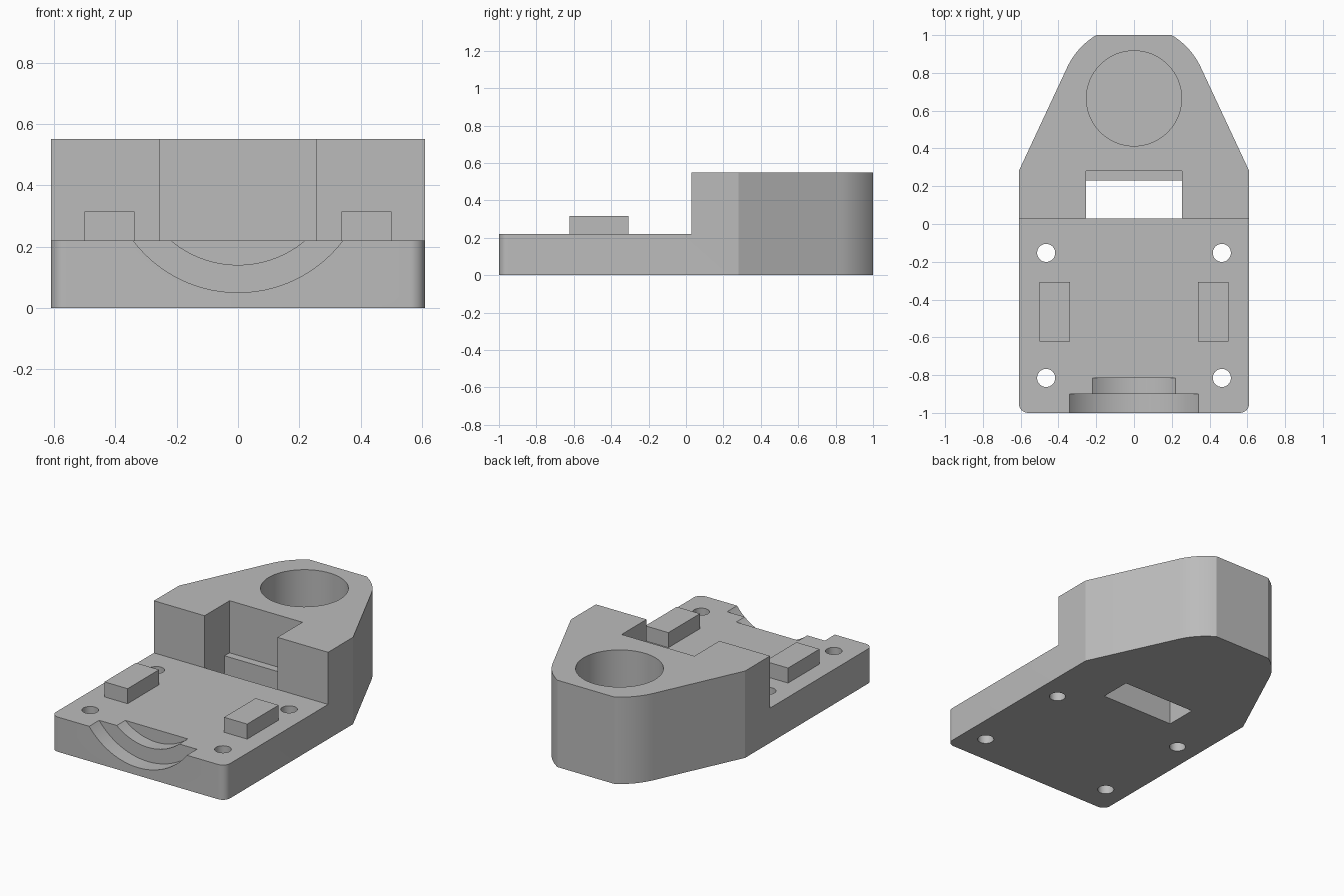
import bpy, bmesh
from math import sin, cos, radians, pi
from mathutils import Matrix, Vector

cube = bpy.data.objects.get("Cube")
if cube:
    bpy.data.objects.remove(cube, do_unlink=True)

TOP, DECK, STEP_Y = 0.55, 0.22, 0.03
BORE_Y = 0.665

grey = bpy.data.materials.new("plain grey")
grey.use_nodes = True
GREY = (0.5, 0.5, 0.5, 1)
grey.diffuse_color = GREY
grey.node_tree.nodes["Principled BSDF"].inputs["Base Color"].default_value = GREY


def to_object(name, bm):
    bmesh.ops.recalc_face_normals(bm, faces=bm.faces)
    mesh = bpy.data.meshes.new(name)
    bm.to_mesh(mesh)
    bm.free()
    mesh.materials.append(grey)
    ob = bpy.data.objects.new(name, mesh)
    bpy.context.collection.objects.link(ob)
    return ob


def box(name, x, y, z):
    bm = bmesh.new()
    size = [b - a for a, b in (x, y, z)]
    mid = [(a + b) / 2 for a, b in (x, y, z)]
    bmesh.ops.create_cube(bm, size=1, matrix=Matrix.Translation(mid) @ Matrix.Diagonal((*size, 1)))
    return to_object(name, bm)


def cylinder(name, centre, radius, depth, axis="Z", sides=64):
    bm = bmesh.new()
    turn = Matrix.Rotation(pi / 2, 4, "X") if axis == "Y" else Matrix()
    bmesh.ops.create_cone(bm, cap_ends=True, segments=sides, radius1=radius, radius2=radius,
                          depth=depth, matrix=Matrix.Translation(centre) @ turn)
    return to_object(name, bm)


def arc(cx, cy, r, start, end, steps):
    angles = [radians(start + (end - start) * i / steps) for i in range(steps + 1)]
    return [(cx + r * cos(a), cy + r * sin(a)) for a in angles]


def select(ob):
    bpy.ops.object.select_all(action="DESELECT")
    ob.select_set(True)
    bpy.context.view_layer.objects.active = ob


def cut(ob, cutter):
    mod = ob.modifiers.new("cut", "BOOLEAN")
    mod.operation, mod.solver, mod.object = "DIFFERENCE", "EXACT", cutter
    cutter.hide_render = True
    select(ob)
    bpy.ops.object.modifier_apply(modifier=mod.name)
    bpy.data.objects.remove(cutter, do_unlink=True)


# Body: right half of the outline, mirrored, then raised
half = arc(0.56, -0.95, 0.05, -90, 0, 8) + [(0.61, 0.28)] + arc(0, BORE_Y, 0.39, 25, 59.2, 12)
outline = half + [(-x, y) for x, y in reversed(half)]
bm = bmesh.new()
face = bm.faces.new([bm.verts.new((x, y, 0)) for x, y in outline])
raised = bmesh.ops.extrude_face_region(bm, geom=[face])["geom"]
bmesh.ops.translate(bm, vec=Vector((0, 0, TOP)),
                    verts=[v for v in raised if isinstance(v, bmesh.types.BMVert)])
body = to_object("body", bm)

# Low front deck, notch in the tall block and slot through the floor
cut(body, box("deck_cutter", (-1, 1), (-1.2, STEP_Y), (DECK, 1)))
cut(body, box("notch_cutter", (-0.255, 0.255), (-0.1, 0.28), (DECK, 1)))
cut(body, box("slot_cutter", (-0.255, 0.255), (STEP_Y, 0.23), (-0.2, 0.4)))

# Blind bore in the tall block
cut(body, cylinder("bore_cutter", (0, BORE_Y, 0.6), 0.252, 1.0))

# Stepped round cradle in the front edge
for radius, back in ((0.43, -0.9), (0.34, -0.815)):
    cut(body, cylinder("cradle_cutter", (0, (back - 1.2) / 2, 0.48), radius, back + 1.2, "Y", 96))

# Screw holes
for x in (-0.465, 0.465):
    for y in (-0.815, -0.153):
        cut(body, cylinder("screw_cutter", (x, y, 0.1), 0.048, 1, sides=32))

select(body)
bpy.ops.object.shade_smooth_by_angle(angle=radians(25))

# Raised pads on the deck
for name, side in (("left_pad", 1), ("right_pad", -1)):
    box(name, sorted((side * 0.338, side * 0.5)), (-0.622, -0.307), (DECK - 0.02, 0.315))
